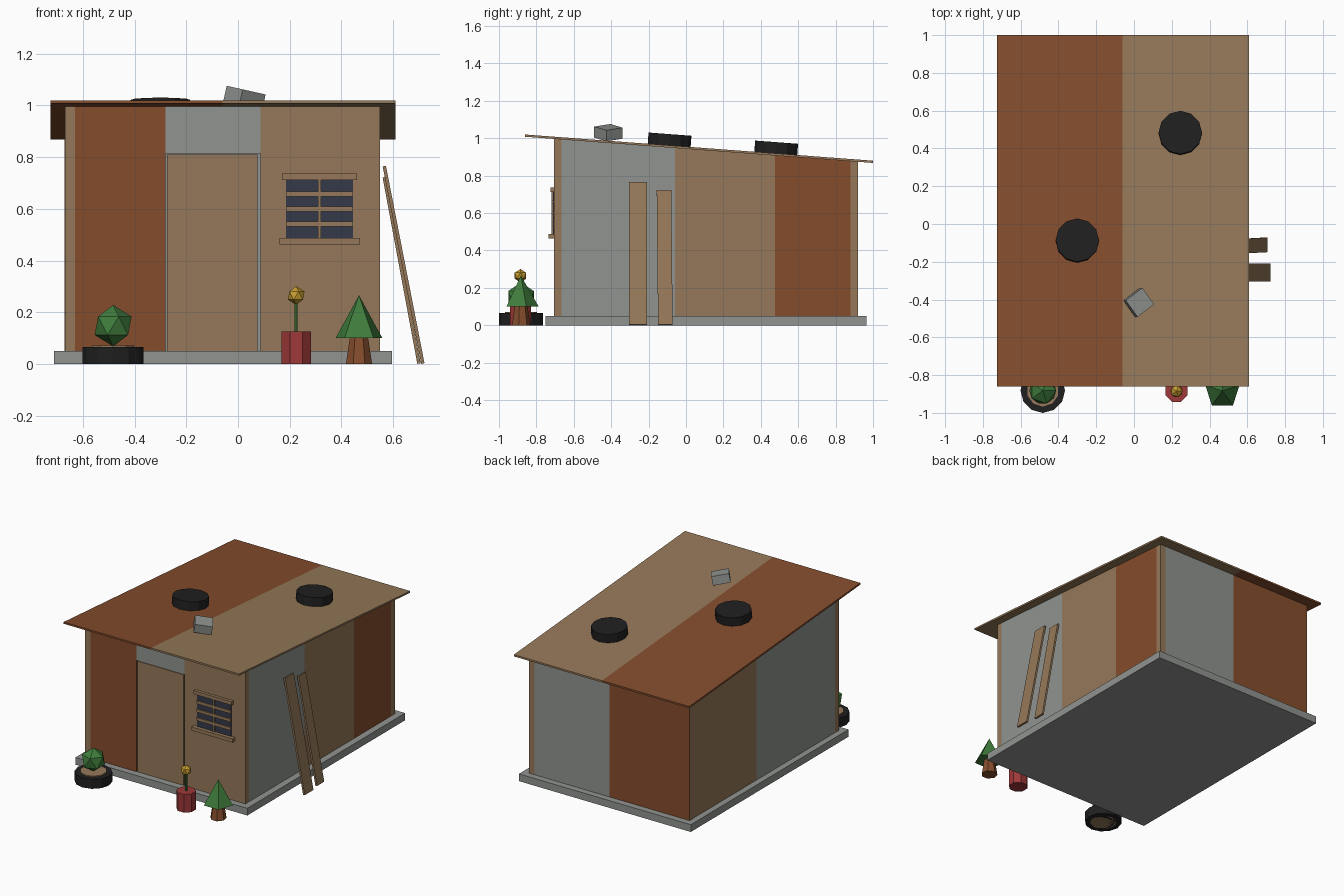
import bpy, bmesh, math
from mathutils import Matrix, Vector

if "Cube" in bpy.data.objects:
    bpy.data.objects.remove(bpy.data.objects["Cube"], do_unlink=True)


def material(name, *rgb):
    m = bpy.data.materials.new(name)
    m.use_nodes = True
    m.diffuse_color = (*rgb, 1)
    m.node_tree.nodes["Principled BSDF"].inputs["Base Color"].default_value = (*rgb, 1)
    return m


TAN = material("tan wood", 0.30, 0.19, 0.10)
RUST = material("rust brown", 0.235, 0.075, 0.026)
GREY = material("weathered grey", 0.28, 0.295, 0.28)
BLACK = material("tire black", 0.014, 0.014, 0.014)
GREEN = material("leaf green", 0.05, 0.20, 0.045)
RED = material("pot red", 0.34, 0.04, 0.04)
YELLOW = material("flower yellow", 0.58, 0.34, 0.03)
GLASS = material("window glass", 0.036, 0.042, 0.068)

SLOPE = -0.0753
SHEET = 0.012


def roof_z(y):
    return 1.02 + SLOPE * (y + 0.86)


def finish(name, mat, bm, matrix):
    bm.transform(matrix)
    bmesh.ops.recalc_face_normals(bm, faces=bm.faces)
    mesh = bpy.data.meshes.new(name)
    bm.to_mesh(mesh)
    bm.free()
    mesh.materials.append(mat)
    ob = bpy.data.objects.new(name, mesh)
    bpy.context.collection.objects.link(ob)
    return ob


def box(name, mat, matrix):
    bm = bmesh.new()
    bmesh.ops.create_cube(bm, size=1)
    return finish(name, mat, bm, matrix)


def block(name, mat, x, y, z, under_roof=False):
    """Box from ranges; under_roof makes its top follow the roof slope."""
    ranges = (x, y, z)
    centre = Vector([(a + b) / 2 for a, b in ranges])
    size = [b - a for a, b in ranges]
    ob = box(name, mat, Matrix.Translation(centre) @ Matrix.Diagonal((*size, 1)))
    if under_roof:
        for v in ob.data.vertices:
            if v.co.z > centre.z:
                v.co.z = roof_z(v.co.y) - SHEET
    return ob


def cone(name, mat, base, r1, r2, height, sides, turn=0.0, tilt=0.0):
    bm = bmesh.new()
    bmesh.ops.create_cone(bm, cap_ends=True, segments=sides, radius1=r1, radius2=r2, depth=height)
    m = (Matrix.Translation(base) @ Matrix.Rotation(tilt, 4, 'X')
         @ Matrix.Rotation(turn, 4, 'Z') @ Matrix.Translation((0, 0, height / 2)))
    return finish(name, mat, bm, m)


def ball(name, mat, centre, radius):
    bm = bmesh.new()
    bmesh.ops.create_icosphere(bm, subdivisions=1, radius=radius)
    return finish(name, mat, bm, Matrix.Translation(centre))


# Floor slab
block("floor_slab", GREY, (-0.712, 0.596), (-0.75, 0.965), (0, 0.05))

# Wall panels, cut to the roof slope
L, R, F, B, T = -0.67, 0.55, -0.705, 0.92, 0.04
H = (0.05, 1)
for name, mat, x, y in (
    ("front_corner_post", TAN, (L, L + T), (F, F + T)),
    ("front_rust_panel", RUST, (L + T, -0.28), (F, F + T)),
    ("front_tan_panel", TAN, (0.088, R), (F, F + T)),
    ("side_grey_panel", GREY, (R - T, R), (F + T, -0.06)),
    ("side_tan_panel", TAN, (R - T, R), (-0.06, 0.475)),
    ("side_rust_panel", RUST, (R - T, R), (0.475, B - T)),
    ("back_corner_post", TAN, (R - T, R), (B - T, B)),
    ("back_grey_panel", GREY, (-0.06, R - T), (B - T, B)),
    ("back_rust_panel", RUST, (L, -0.06), (B - T, B)),
    ("far_side_grey_panel", GREY, (L, L + T), (F + T, 0.19)),
    ("far_side_tan_panel", TAN, (L, L + T), (0.19, B - T)),
    ("far_side_corner_strip", TAN, (L - 0.002, L), (B - T, B)),
):
    block(name, mat, x, y, H, True)

# Doorway: grey backing with lintel, tan door set into it
block("door_surround", GREY, (-0.28, 0.088), (F + 0.015, F + T), H, True)
block("door_lintel", GREY, (-0.28, 0.088), (F + 0.002, F + 0.015), (0.815, 1), True)
block("door", TAN, (-0.274, 0.076), (F + 0.003, F + 0.016), (0.05, 0.811))

# Roof sheets
for name, mat, x in (("roof_rust_sheet", RUST, (-0.725, -0.06)),
                     ("roof_tan_sheet", TAN, (-0.06, 0.61))):
    sheet = block(name, mat, x, (-0.86, 1.0), (-SHEET, 0))
    for v in sheet.data.vertices:
        v.co.z += roof_z(v.co.y)

# Window: glass, bars, head and sill
block("window_glass", GLASS, (0.185, 0.445), (F - 0.005, F), (0.485, 0.715))
block("window_mullion", TAN, (0.309, 0.321), (F - 0.015, F), (0.485, 0.715))
for z in (0.542, 0.6, 0.658):
    block("window_bar", TAN, (0.185, 0.445), (F - 0.013, F), (z - 0.01, z + 0.01))
block("window_head", TAN, (0.17, 0.46), (F - 0.02, F), (0.712, 0.736))
block("window_sill", TAN, (0.16, 0.472), (F - 0.03, F), (0.463, 0.488))

# Tires and loose block on the roof
for x, y in ((-0.3, -0.09), (0.245, 0.48)):
    cone("roof_tire", BLACK, (x, y, roof_z(y)), 0.115, 0.115, 0.06, 12, tilt=math.atan(SLOPE))
box("roof_block", GREY,
    Matrix.Translation((0.025, -0.415, 1.03)) @ Matrix.Rotation(0.22, 4, 'Y')
    @ Matrix.Rotation(0.63, 4, 'Z') @ Matrix.Diagonal((0.112, 0.108, 0.06, 1)))

# Planks leaning on the side wall
for y, width, foot, height, twist in ((-0.257, 0.095, 0.715, 0.763, 0),
                                      (-0.114, 0.078, 0.7, 0.72, 0.01)):
    lean = foot - 0.566
    box("leaning_plank", TAN,
        Matrix.Translation((foot - lean / 2, y, height / 2 + 0.002))
        @ Matrix.Rotation(-math.atan2(lean, height), 4, 'Y') @ Matrix.Rotation(twist, 4, 'X')
        @ Matrix.Diagonal((0.013, width, math.hypot(lean, height), 1)))

# Bush in a tire planter
bush = Vector((-0.483, -0.882, 0))
cone("planter_tire", BLACK, bush, 0.118, 0.118, 0.065, 12)
cone("planter_soil", TAN, bush, 0.085, 0.085, 0.072, 10)
ball("bush", GREEN, bush + Vector((0, 0, 0.148)), 0.08)

# Flower in a red pot
flower = Vector((0.225, -0.885, 0))
cone("flower_pot", RED, flower, 0.062, 0.062, 0.125, 8, turn=math.pi / 8)
cone("flower_stem", GREEN, flower + Vector((0, 0, 0.12)), 0.007, 0.007, 0.13, 6)
ball("flower_head", YELLOW, flower + Vector((0, 0, 0.265)), 0.036)

# Small tree
tree = Vector((0.468, -0.883, 0))
cone("tree_trunk", RUST, tree, 0.052, 0.036, 0.102, 7)
cone("tree_crown", GREEN, tree + Vector((0, 0, 0.1)), 0.095, 0, 0.166, 5)
